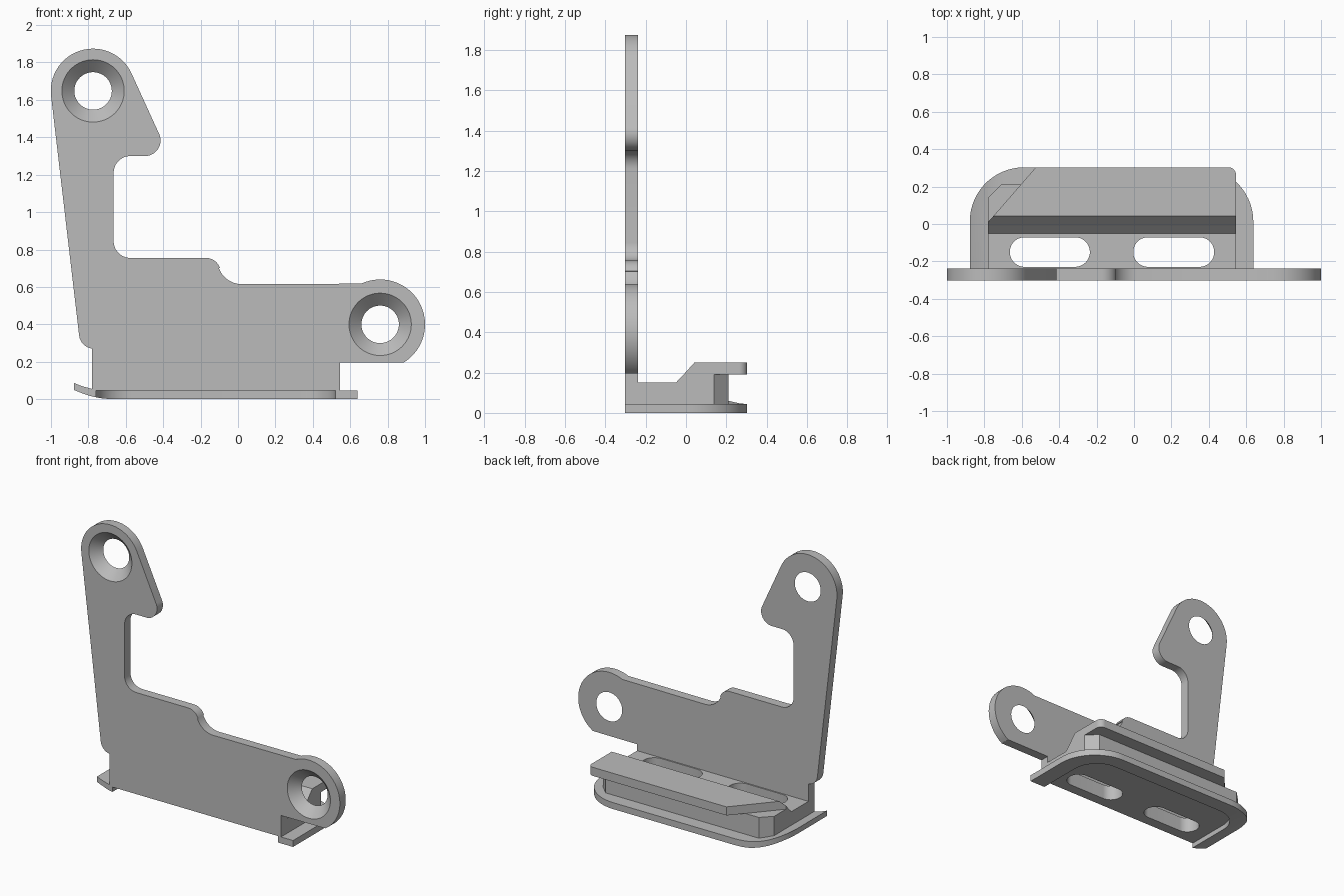
import bpy, bmesh, math

old = bpy.data.objects.get("Cube")
if old:
    bpy.data.objects.remove(old, do_unlink=True)

grey = bpy.data.materials.new("satin grey")
grey.use_nodes = True
grey.diffuse_color = (0.5, 0.5, 0.5, 1)
grey.node_tree.nodes["Principled BSDF"].inputs["Base Color"].default_value = (0.5, 0.5, 0.5, 1)

FRONT, REAR, BACK = -0.303, -0.238, 0.303   # plate faces and rear edge
LEFT, RIGHT = -0.78, 0.545                  # ends of the rail body
RIM = 0.045                                 # base flange thickness


def arc(cx, cy, r, a0, a1):
    """Points along an arc, angles in degrees."""
    n = max(4, round(abs(a1 - a0) / 6))
    angles = [math.radians(a0 + (a1 - a0) * i / n) for i in range(n + 1)]
    return [(cx + r * math.cos(a), cy + r * math.sin(a)) for a in angles]


def prism(name, pts, axis, lo, hi):
    """Extrude a 2D outline along an axis."""
    place = {"x": lambda a, b, t: (t, a, b),
             "y": lambda a, b, t: (a, t, b),
             "z": lambda a, b, t: (a, b, t)}[axis]
    bm = bmesh.new()
    rings = [[bm.verts.new(place(a, b, t)) for a, b in pts] for t in (lo, hi)]
    for ring in rings:
        bm.faces.new(ring)
    n = len(pts)
    for i in range(n):
        j = (i + 1) % n
        bm.faces.new((rings[0][i], rings[0][j], rings[1][j], rings[1][i]))
    bmesh.ops.recalc_face_normals(bm, faces=bm.faces)
    mesh = bpy.data.meshes.new(name)
    bm.to_mesh(mesh)
    bm.free()
    obj = bpy.data.objects.new(name, mesh)
    bpy.context.collection.objects.link(obj)
    mesh.materials.append(grey)
    return obj


def activate(obj):
    bpy.ops.object.select_all(action="DESELECT")
    obj.select_set(True)
    bpy.context.view_layer.objects.active = obj


def combine(obj, tool, operation="DIFFERENCE"):
    """Apply a boolean and discard the tool."""
    mod = obj.modifiers.new("cut", "BOOLEAN")
    mod.operation, mod.object, mod.solver = operation, tool, "EXACT"
    activate(obj)
    bpy.ops.object.modifier_apply(modifier=mod.name)
    bpy.data.objects.remove(tool, do_unlink=True)


# Upright mounting plate with a hooked arm and a rounded lug
outline = [(LEFT, RIM), (RIGHT, RIM), (RIGHT, 0.195)]
outline += arc(0.76, 0.4, 0.24, -58, 115)
outline += arc(0.02, 0.745, 0.13, 270, 200)
outline += arc(-0.172, 0.675, 0.08, 20, 90)
outline += arc(-0.575, 0.845, 0.09, 270, 180)
outline += arc(-0.575, 1.21, 0.09, 180, 90)
outline += arc(-0.497, 1.383, 0.083, -90, 24)
outline += arc(-0.775, 1.648, 0.226, 24, 187)
outline += arc(-0.77, 0.35, 0.08, 187, 262)
plate = prism("mounting_plate", outline, "y", FRONT, REAR)

# Countersunk screw holes
for x, z in ((-0.775, 1.648), (0.76, 0.4)):
    bpy.ops.mesh.primitive_cone_add(vertices=64, radius1=0.177, radius2=0.09, depth=0.085,
                                    location=(x, (FRONT + REAR) / 2, z),
                                    rotation=(-math.pi / 2, 0, 0))
    combine(plate, bpy.context.object)

# Base flange: section with an upturned end, trimmed to a round-cornered plan
section = [(-0.9, 0.058), (-0.84, 0.034), (-0.79, 0.017), (-0.74, 0.006), (-0.68, 0),
           (0.7, 0), (0.7, RIM), (-0.68, RIM), (-0.73, 0.047), (-0.78, 0.055),
           (-0.83, 0.068), (-0.9, 0.095)]
flange = prism("base_flange", section, "y", FRONT, BACK + 0.05)
plan = [(-0.878, FRONT - 0.1), (0.638, FRONT - 0.1)]
plan += arc(0.348, BACK - 0.29, 0.29, 0, 90) + arc(-0.588, BACK - 0.29, 0.29, 90, 180)
combine(flange, prism("plan", plan, "z", -0.1, 0.3), "INTERSECT")

# Rail body with chamfered rear corners
profile = [(REAR, 0.03), (0.21, 0.03), (0.21, 0.19), (-0.012, 0.19), (-0.05, 0.15), (REAR, 0.15)]
body = prism("rail_body", profile, "x", LEFT, RIGHT)
plan = [(LEFT - 0.1, -0.5), (RIGHT + 0.1, -0.5), (RIGHT + 0.1, 0.04),
        (RIGHT - 0.17, 0.31), (LEFT + 0.17, 0.31), (LEFT - 0.1, 0.04)]
combine(body, prism("plan", plan, "z", -0.1, 0.5), "INTERSECT")

# Overhanging ledge, cut diagonally at one end and rounded at the other
profile = [(-0.012, 0.19), (BACK, 0.19), (BACK, 0.25), (0.042, 0.25)]
ledge = prism("overhanging_ledge", profile, "x", LEFT, RIGHT)
plan = [(LEFT - 0.1, -0.5), (RIGHT, -0.5)] + arc(RIGHT - 0.04, BACK - 0.04, 0.04, 0, 90)
plan += [(-0.525, BACK), (LEFT, 0.01), (LEFT - 0.1, -0.1)]
combine(ledge, prism("plan", plan, "z", -0.1, 0.5), "INTERSECT")

# Underside recess, open at the front
for part in (flange, body):
    recess = [(-0.76, -0.5), (0.52, -0.5)]
    recess += arc(0.33, 0.01, 0.19, 0, 90) + arc(-0.57, 0.01, 0.19, 90, 180)
    combine(part, prism("recess", recess, "z", -0.1, RIM))

# Long slots through the rail floor
for x0, x1 in ((-0.585, -0.315), (0.075, 0.35)):
    slot = arc(x1, -0.15, 0.079, -90, 90) + arc(x0, -0.15, 0.079, 90, 270)
    combine(body, prism("slot", slot, "z", -0.1, 0.3))

for part in (plate, flange, body, ledge):
    activate(part)
    bpy.ops.object.shade_smooth_by_angle(angle=math.radians(25))
